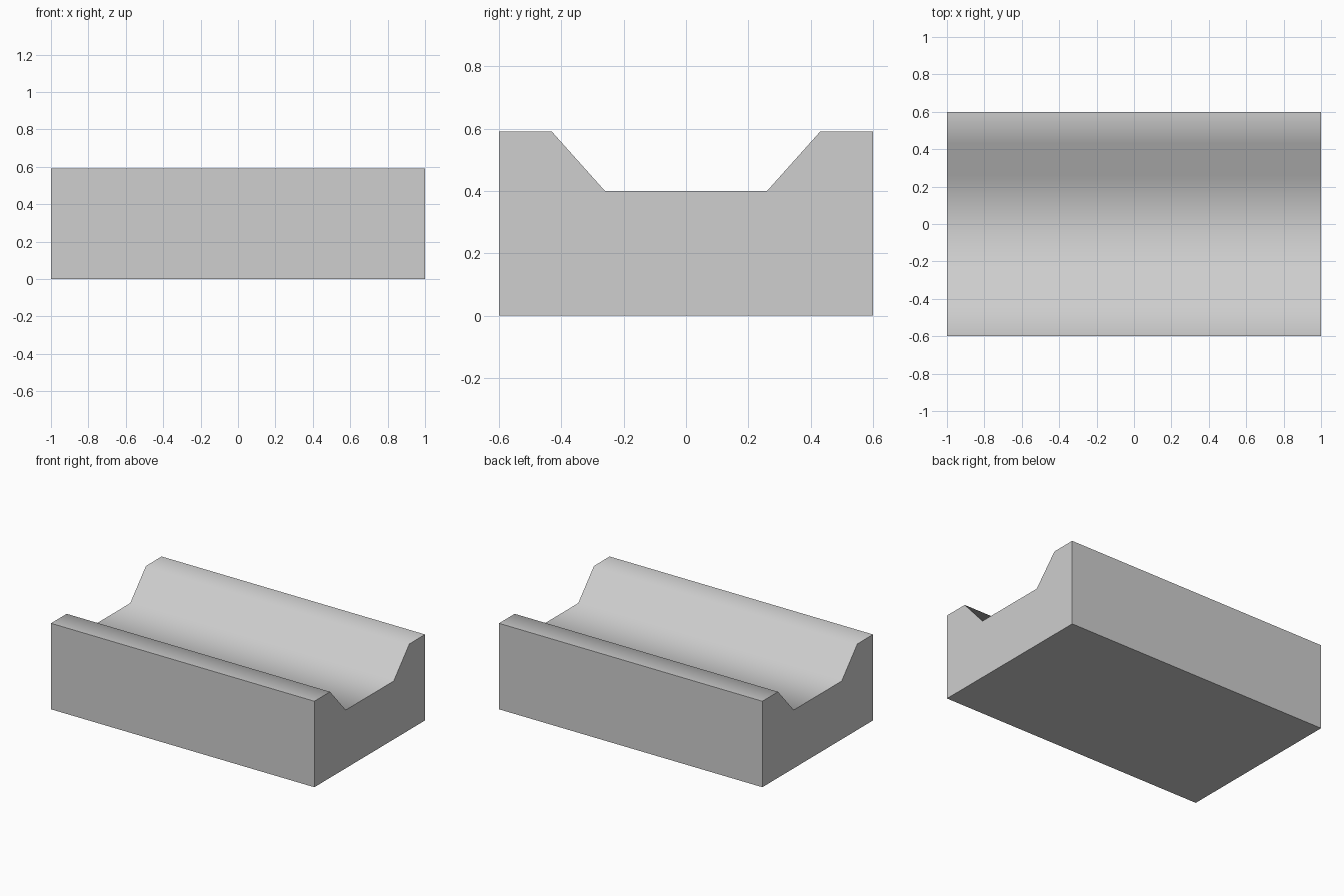
import bpy
import bmesh
from math import radians

cube = bpy.data.objects.get("Cube")
if cube:
    bpy.data.objects.remove(cube, do_unlink=True)

# Plain grey material
grey = bpy.data.materials.new("light grey")
grey.use_nodes = True
colour = (0.62, 0.62, 0.62, 1.0)
grey.diffuse_color = colour
grey.node_tree.nodes["Principled BSDF"].inputs["Base Color"].default_value = colour

# Channel cross-section: one half, mirrored to close the outline
half = [(0.6, 0.0), (0.6, 0.59), (0.43, 0.59), (0.26, 0.4)]
outline = half + [(-y, z) for y, z in reversed(half)]

# Extrude the cross-section along x
bm = bmesh.new()
end = bm.faces.new([bm.verts.new((-1.0, y, z)) for y, z in outline])
sweep = bmesh.ops.extrude_face_region(bm, geom=[end])
moved = [v for v in sweep["geom"] if isinstance(v, bmesh.types.BMVert)]
bmesh.ops.translate(bm, verts=moved, vec=(2.0, 0.0, 0.0))
bmesh.ops.recalc_face_normals(bm, faces=bm.faces)

mesh = bpy.data.meshes.new("channel_block")
bm.to_mesh(mesh)
bm.free()
mesh.materials.append(grey)
block = bpy.data.objects.new("channel_block", mesh)
bpy.context.collection.objects.link(block)

# Soft shading across the channel slopes, sharp outer corners
bpy.ops.object.select_all(action="DESELECT")
block.select_set(True)
bpy.context.view_layer.objects.active = block
bpy.ops.object.shade_smooth_by_angle(angle=radians(60))
